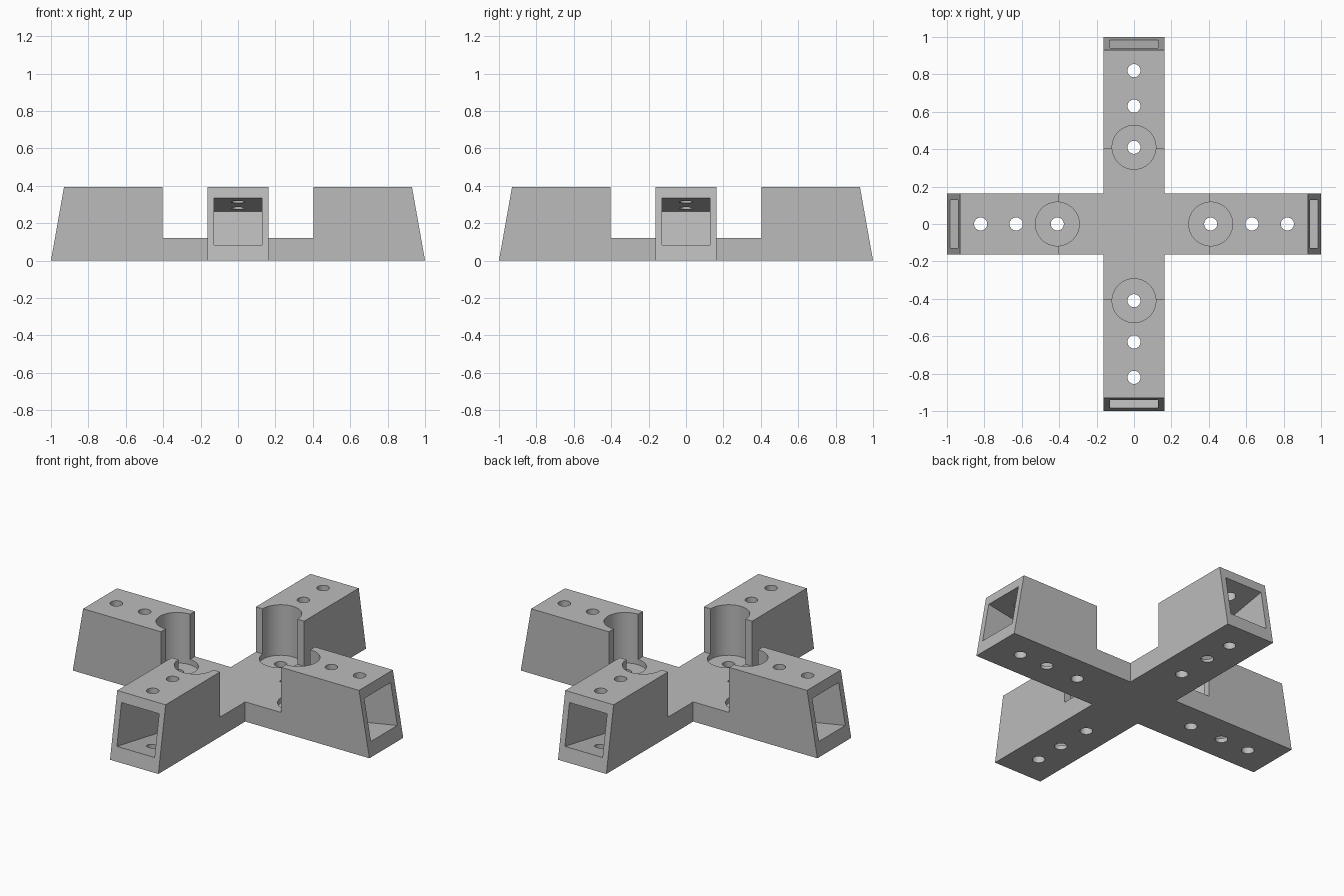
import bpy, bmesh, math
from mathutils import Matrix, Vector

if "Cube" in bpy.data.objects:
    bpy.data.objects.remove(bpy.data.objects["Cube"])

HALF_WIDTH, HEIGHT, PLATE = 0.163, 0.395, 0.12
BLOCK_IN, BLOCK_TOP = 0.405, 0.93
SOCKET_AT, SOCKET_R, SOCKET_FLOOR = 0.41, 0.117, 0.087
SLOPE = (1 - BLOCK_TOP) / HEIGHT

grey = bpy.data.materials.new("plain grey")
grey.use_nodes = True
colour = (0.5, 0.5, 0.5, 1)
grey.diffuse_color = colour
grey.node_tree.nodes["Principled BSDF"].inputs["Base Color"].default_value = colour


def make_object(name, bm):
    bmesh.ops.recalc_face_normals(bm, faces=bm.faces)
    mesh = bpy.data.meshes.new(name)
    bm.to_mesh(mesh)
    bm.free()
    mesh.materials.append(grey)
    obj = bpy.data.objects.new(name, mesh)
    bpy.context.collection.objects.link(obj)
    return obj


def extrude_profile(bm, points, half, turn):
    """Extrude a length/height profile sideways, turned about z."""
    rot = Matrix.Rotation(turn, 3, 'Z')
    verts = [bm.verts.new(rot @ Vector((u, -half, z))) for u, z in points]
    face = bm.faces.new(verts)
    new = bmesh.ops.extrude_face_region(bm, geom=[face])["geom"]
    bmesh.ops.translate(bm, vec=rot @ Vector((0, 2 * half, 0)),
                        verts=[v for v in new if isinstance(v, bmesh.types.BMVert)])


def add_cylinder(bm, at, radius, low, high, turn, sides):
    matrix = Matrix.Rotation(turn, 4, 'Z') @ Matrix.Translation((at, 0, (low + high) / 2))
    bmesh.ops.create_cone(bm, cap_ends=True, segments=sides, radius1=radius,
                          radius2=radius, depth=high - low, matrix=matrix)


def combine(target, tool, operation):
    mod = target.modifiers.new(operation.lower(), 'BOOLEAN')
    mod.operation, mod.solver, mod.object = operation, 'EXACT', tool
    graph = bpy.context.evaluated_depsgraph_get()
    mesh = bpy.data.meshes.new_from_object(target.evaluated_get(graph))
    target.modifiers.clear()
    target.data = mesh
    bpy.data.objects.remove(tool)


# Two crossing bars, each with a raised block at both ends
right = [(1, 0), (BLOCK_TOP, HEIGHT), (BLOCK_IN, HEIGHT), (BLOCK_IN, PLATE)]
bar_profile = right + [(-u, z) for u, z in reversed(right)]
bars = []
for name, turn in (("cross_base", 0), ("cross_bar", math.pi / 2)):
    bm = bmesh.new()
    extrude_profile(bm, bar_profile, HALF_WIDTH, turn)
    bars.append(make_object(name, bm))
base = bars[0]
combine(base, bars[1], 'UNION')

turns = [i * math.pi / 2 for i in range(4)]

# Tilted pockets, square to the sloping ends
along = Vector((-1, -SLOPE))
mouth_low = Vector((1 - SLOPE * 0.085, 0.085))
mouth_high = Vector((1 - SLOPE * 0.335, 0.335))
pocket = [mouth_low - along * 0.1, mouth_high - along * 0.1,
          mouth_high + along * 0.41, mouth_low + along * 0.41]
bm = bmesh.new()
for turn in turns:
    extrude_profile(bm, pocket, 0.127, turn)
combine(base, make_object("pocket_cutter", bm), 'DIFFERENCE')

# Round sockets in the inner faces, sunk a little into the plate
bm = bmesh.new()
for turn in turns:
    add_cylinder(bm, SOCKET_AT, SOCKET_R, SOCKET_FLOOR, 0.6, turn, 64)
combine(base, make_object("socket_cutter", bm), 'DIFFERENCE')

# Screw holes right through
bm = bmesh.new()
for turn in turns:
    for at in (SOCKET_AT, 0.63, 0.82):
        add_cylinder(bm, at, 0.035, -0.2, 0.6, turn, 32)
combine(base, make_object("hole_cutter", bm), 'DIFFERENCE')

bpy.ops.object.select_all(action='DESELECT')
base.select_set(True)
bpy.context.view_layer.objects.active = base
bpy.ops.object.shade_smooth_by_angle(angle=math.radians(30))
